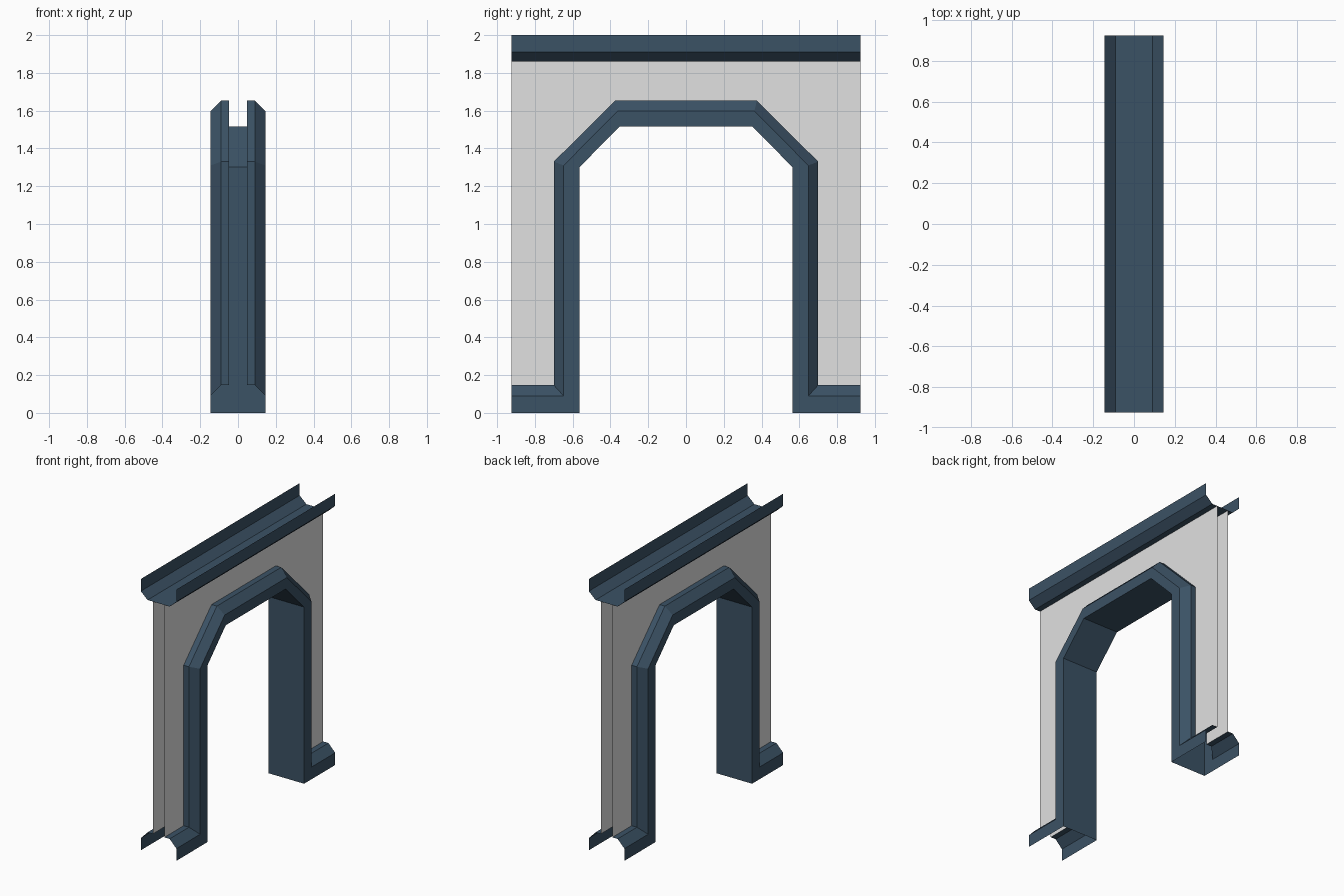
import bpy

if "Cube" in bpy.data.objects:
    bpy.data.objects.remove(bpy.data.objects["Cube"])

END = 0.925      # half length of the wall
OUT = 0.145      # half depth of the trim
MID = 0.09       # half depth after the bevel
PANEL = 0.047    # half distance between the wall sheets
RAIL = 1.86      # underside of the top rail


def material(name, colour):
    m = bpy.data.materials.new(name)
    m.diffuse_color = (*colour, 1)
    m.use_nodes = True
    m.node_tree.nodes["Principled BSDF"].inputs["Base Color"].default_value = m.diffuse_color
    return m


blue = material("slate blue", (0.044, 0.084, 0.130))
grey = material("light grey", (0.75, 0.75, 0.75))


def quarter(name, faces, mat):
    """Object from the +x +y quarter, mirrored to all four quarters."""
    verts, polys = [], []
    for f in faces:
        polys.append(range(len(verts), len(verts) + len(f)))
        verts += f
    me = bpy.data.meshes.new(name)
    me.from_pydata(verts, [], [list(p) for p in polys])
    me.materials.append(mat)
    ob = bpy.data.objects.new(name, me)
    bpy.context.collection.objects.link(ob)
    mod = ob.modifiers.new("mirror", 'MIRROR')
    mod.use_axis = (True, True, False)
    mod.merge_threshold = 0.0005
    return ob


def strip(path_a, xa, path_b, xb):
    """Quads between two (y, z) paths at depths xa and xb."""
    a = [(xa, y, z) for y, z in path_a]
    b = [(xb, y, z) for y, z in path_b]
    return [[b[i], b[i + 1], a[i + 1], a[i]] for i in range(len(a) - 1)]


# Trim paths: along the base, up the jamb, over the arch to the middle
inner = [(END, 0), (0.563, 0), (0.563, 1.302), (0.35, 1.517), (0, 1.517)]
middle = [(END, 0.09), (0.648, 0.09), (0.648, 1.31), (0.362, 1.597), (0, 1.597)]
outer = [(END, 0.147), (0.70, 0.147), (0.70, 1.33), (0.375, 1.653), (0, 1.653)]

# Door frame and base: face, bevel, ledge to the wall sheet, and reveal
trim = strip(inner, OUT, middle, OUT)
trim += strip(middle, OUT, outer, MID)
trim += strip(outer, MID, outer, PANEL)
trim += strip(inner[1:], 0, inner[1:], OUT)
quarter("door_frame_and_base", trim, blue)

# Top rail: open channel
prof = [(OUT, 2.0), (OUT, 1.91), (MID, RAIL)]
rail = [[(x0, 0, z0), (x1, 0, z1), (x1, END, z1), (x0, END, z0)]
        for (x0, z0), (x1, z1) in zip(prof, prof[1:])]
rail.append([(0, 0, RAIL), (MID, 0, RAIL), (MID, END, RAIL), (0, END, RAIL)])
quarter("top_rail", rail, blue)

# Wall sheets around the opening
sheet = [outer[1], outer[0], (END, RAIL), (0, RAIL), outer[4], outer[3], outer[2]]
quarter("wall_sheets", [[(PANEL, y, z) for y, z in sheet]], grey)
